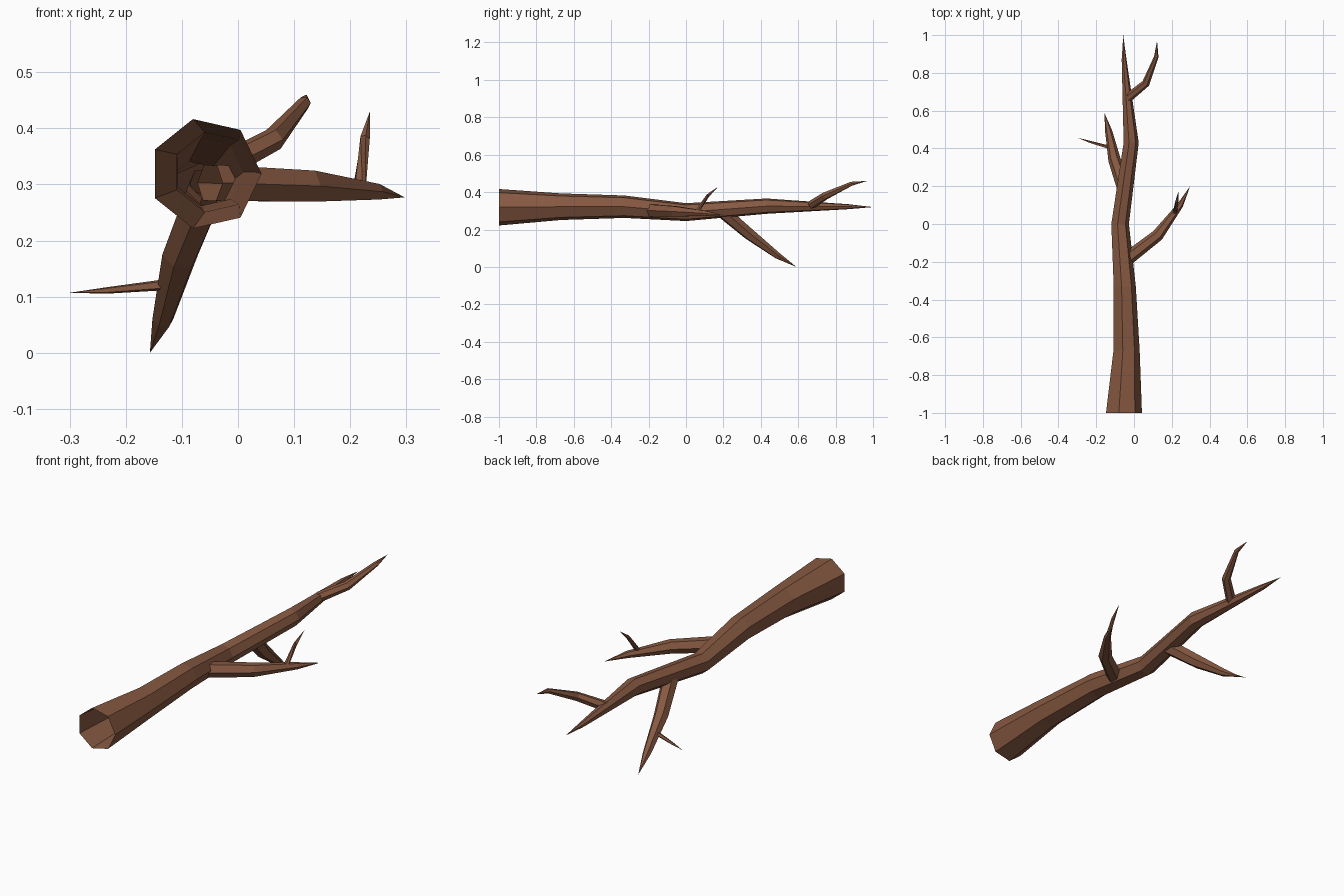
import bpy, bmesh, math
from mathutils import Vector

if "Cube" in bpy.data.objects:
    bpy.data.objects.remove(bpy.data.objects["Cube"])

bark = bpy.data.materials.new("brown bark")
bark.diffuse_color = (0.24, 0.099, 0.053, 1)
bark.use_nodes = True
bark.node_tree.nodes["Principled BSDF"].inputs["Base Color"].default_value = bark.diffuse_color


def limb(name, path, sides, straight=False):
    """Tapered open tube along (x, y, z, radius) points, ending in a point."""
    pts = [Vector(p[:3]) for p in path]
    bm = bmesh.new()
    rings = []
    for i, p in enumerate(path[:-1]):
        # ring plane faces along the averaged path direction
        d = (pts[i + 1] - pts[i]).normalized()
        if i:
            d = (d + (pts[i] - pts[i - 1]).normalized()).normalized()
        if straight:
            u, v = Vector((1, 0, 0)), Vector((0, 0, 1))
        else:
            up = Vector((0, 0, 1)) if abs(d.z) < 0.8 else Vector((1, 0, 0))
            u = d.cross(up).normalized()
            v = u.cross(d)
        ring = []
        for k in range(sides):
            a = 2 * math.pi * k / sides
            ring.append(bm.verts.new(pts[i] + p[3] * (u * math.cos(a) + v * math.sin(a))))
        rings.append(ring)
    tip = bm.verts.new(pts[-1])
    for k in range(sides):
        n = (k + 1) % sides
        for a, b in zip(rings, rings[1:]):
            bm.faces.new((a[k], a[n], b[n], b[k]))
        bm.faces.new((rings[-1][k], rings[-1][n], tip))
    bmesh.ops.recalc_face_normals(bm, faces=bm.faces)
    me = bpy.data.meshes.new(name)
    bm.to_mesh(me)
    bm.free()
    me.materials.append(bark)
    bpy.context.collection.objects.link(bpy.data.objects.new(name, me))


# main stem, open at the thick end
limb("main_stem", [(-0.058, -1, 0.319, 0.1), (-0.043, -0.67, 0.322, 0.073),
                   (-0.052, -0.33, 0.322, 0.0615), (-0.076, 0, 0.293, 0.049),
                   (-0.017, 0.43, 0.325, 0.042), (-0.053, 0.87, 0.322, 0.0135),
                   (-0.057, 1, 0.32)], 7, True)

# side branches
limb("right_branch", [(-0.05, -0.195, 0.303, 0.037), (0.125, -0.06, 0.297, 0.032),
                      (0.245, 0.1, 0.287, 0.016), (0.297, 0.2, 0.277)], 6)
limb("lower_branch", [(-0.053, 0.19, 0.3, 0.037), (-0.103, 0.338, 0.175, 0.033),
                      (-0.134, 0.49, 0.06, 0.019), (-0.157, 0.59, 0.0)], 6)
limb("upper_branch", [(-0.035, 0.665, 0.328, 0.024), (0.063, 0.745, 0.38, 0.021),
                      (0.118, 0.885, 0.445, 0.012), (0.122, 0.97, 0.46)], 6)

# small twigs on the branches
limb("right_twig", [(0.215, 0.05, 0.285, 0.0125), (0.226, 0.118, 0.382, 0.009),
                    (0.235, 0.173, 0.43)], 5)
limb("lower_twig", [(-0.113, 0.4, 0.123, 0.011), (-0.235, 0.435, 0.111, 0.006),
                    (-0.3, 0.457, 0.107)], 5)
